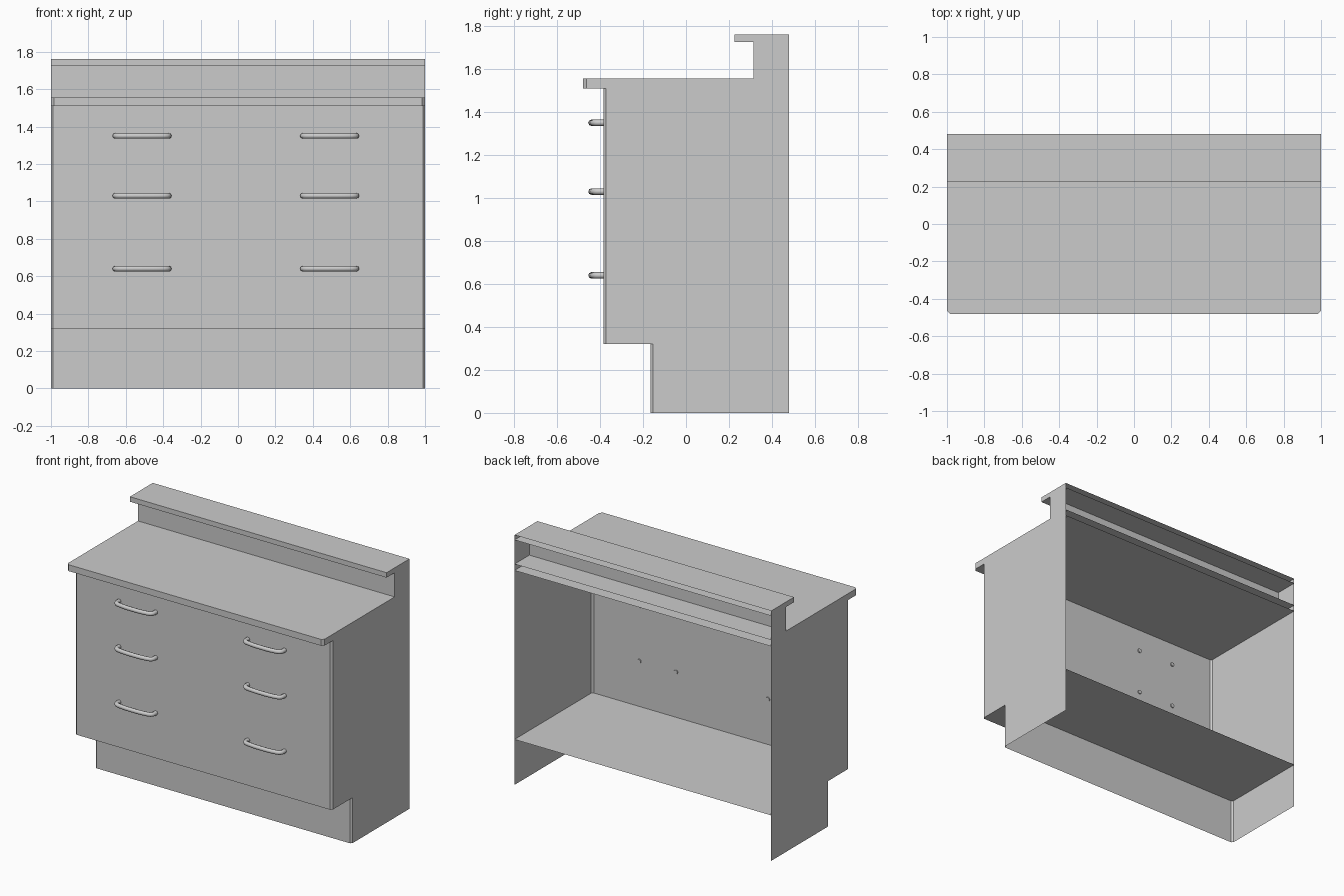
import bpy, bmesh

if "Cube" in bpy.data.objects:
    bpy.data.objects.remove(bpy.data.objects["Cube"])

BACK = 0.48


def open_back_shell(name, y_front, z0, z1, chamfer=0.0, bottom=False, top=False):
    """Thin sheet walls (left, front, right) with optional top/bottom, open at the back."""
    c = chamfer
    if c:
        plan = [(1, BACK), (1, y_front + c), (1 - c, y_front),
                (c - 1, y_front), (-1, y_front + c), (-1, BACK)]
    else:
        plan = [(1, BACK), (1, y_front), (-1, y_front), (-1, BACK)]
    bm = bmesh.new()
    low = [bm.verts.new((x, y, z0)) for x, y in plan]
    high = [bm.verts.new((x, y, z1)) for x, y in plan]
    for i in range(len(plan) - 1):
        bm.faces.new((low[i], high[i], high[i + 1], low[i + 1]))
    if bottom:
        bm.faces.new(low)
    if top:
        bm.faces.new(high[::-1])
    mesh = bpy.data.meshes.new(name)
    # front wall normal must face -y
    bm.normal_update()
    front = min(bm.faces, key=lambda f: f.calc_center_median().y)
    if front.normal.y > 0:
        bmesh.ops.reverse_faces(bm, faces=bm.faces[:])
    bm.to_mesh(mesh)
    bm.free()
    ob = bpy.data.objects.new(name, mesh)
    bpy.context.collection.objects.link(ob)
    return ob


# Cabinet, stacked from the floor up
open_back_shell("toe_kick", -0.165, 0.0, 0.32, 0.012)
open_back_shell("cabinet_body", -0.385, 0.32, 1.51, 0.012, bottom=True)
open_back_shell("countertop", -0.48, 1.51, 1.555, 0.016, bottom=True, top=True)
open_back_shell("backsplash", 0.315, 1.555, 1.725)
open_back_shell("top_ledge", 0.225, 1.725, 1.76, bottom=True, top=True)

# Handle: bowed round bar, right half mirrored to the left
half = [(0.143, -0.378), (0.143, -0.405), (0.140, -0.418), (0.131, -0.427),
        (0.115, -0.432), (0.08, -0.437), (0.04, -0.440)]
path = half + [(-x, y) for x, y in reversed(half)]
curve = bpy.data.curves.new("handle_path", 'CURVE')
curve.dimensions = '3D'
curve.bevel_depth = 0.015
curve.bevel_resolution = 2
curve.use_fill_caps = True
spline = curve.splines.new('POLY')
spline.points.add(len(path) - 1)
for p, (x, y) in zip(spline.points, path):
    p.co = (x, y, 0, 1)
spline.use_smooth = True
tmp = bpy.data.objects.new("handle_path", curve)
bpy.context.collection.objects.link(tmp)
deps = bpy.context.evaluated_depsgraph_get()
handle_mesh = bpy.data.meshes.new_from_object(tmp.evaluated_get(deps))
bpy.data.objects.remove(tmp)

# Two columns of three drawer handles
for side, x in (("left", -0.513), ("right", 0.49)):
    for row, z in (("top", 1.35), ("middle", 1.03), ("bottom", 0.64)):
        ob = bpy.data.objects.new(f"handle_{side}_{row}", handle_mesh)
        ob.location = (x, 0, z)
        bpy.context.collection.objects.link(ob)
